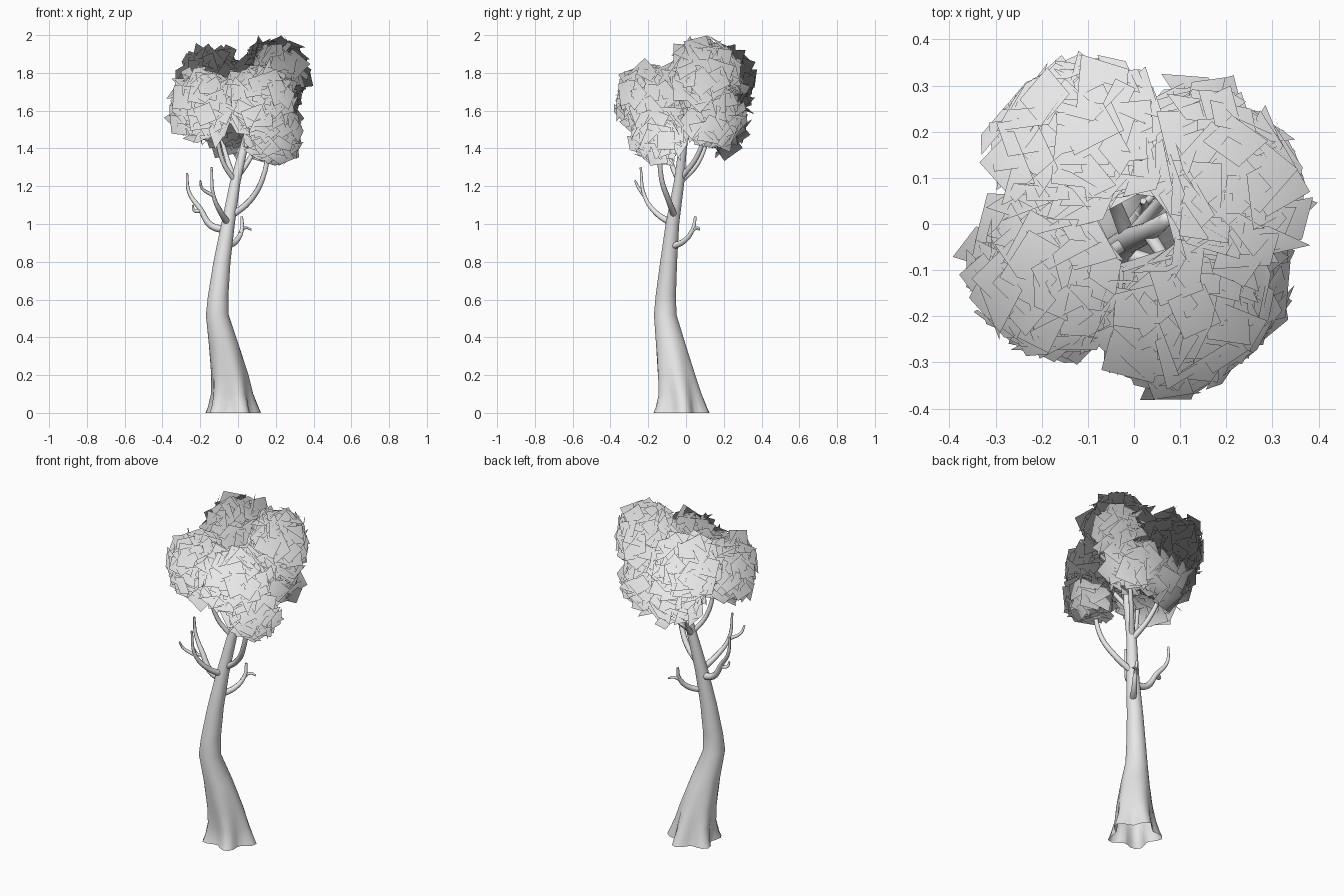
import bpy, bmesh, math, random
from mathutils import Vector, Matrix

cube = bpy.data.objects.get("Cube")
if cube:
    bpy.data.objects.remove(cube, do_unlink=True)
random.seed(11)

grey = bpy.data.materials.new("pale grey")
grey.use_nodes = True
grey.diffuse_color = (0.8, 0.8, 0.8, 1)
grey.node_tree.nodes["Principled BSDF"].inputs["Base Color"].default_value = (0.8, 0.8, 0.8, 1)


def add_mesh(name, bm):
    mesh = bpy.data.meshes.new(name)
    bm.to_mesh(mesh)
    bm.free()
    mesh.materials.append(grey)
    mesh.shade_smooth()
    obj = bpy.data.objects.new(name, mesh)
    bpy.context.collection.objects.link(obj)
    return obj


# Trunk: lofted rings (x, y, z, radius, root lobe depth), open at the ground
rings = [(-.03, -.03, 0, .13, .2), (-.03, -.03, .03, .12, .19),
         (-.035, -.035, .1, .107, .11), (-.045, -.052, .2, .098, .04),
         (-.075, -.08, .36, .079, 0), (-.11, -.11, .52, .06, 0),
         (-.105, -.107, .62, .054, 0), (-.085, -.092, .8, .045, 0),
         (-.053, -.072, 1, .036, 0), (-.015, -.037, 1.22, .028, 0),
         (.03, -.018, 1.4, .022, 0), (.07, .01, 1.58, .015, 0)]
SIDES = 30
bm = bmesh.new()
loops = []
for x, y, z, r, lobe in rings:
    loop = []
    for i in range(SIDES):
        a = math.tau * i / SIDES
        rr = r * (1 + lobe * math.cos(5 * a - math.pi / 4))
        loop.append(bm.verts.new((x + rr * math.cos(a), y + rr * math.sin(a), z)))
    loops.append(loop)
for low, high in zip(loops, loops[1:]):
    for i in range(SIDES):
        j = (i + 1) % SIDES
        bm.faces.new((low[i], low[j], high[j], high[i]))
bm.faces.new(loops[-1])
add_mesh("trunk", bm)


# Branches: tapered curves
def branch(name, start_radius, end_radius, *points):
    curve = bpy.data.curves.new(name, "CURVE")
    curve.dimensions = "3D"
    curve.bevel_depth = 1
    curve.bevel_resolution = 2
    curve.resolution_u = 5
    curve.use_fill_caps = True
    spline = curve.splines.new("BEZIER")
    spline.bezier_points.add(len(points) - 1)
    for i, (p, co) in enumerate(zip(spline.bezier_points, points)):
        p.co = co
        p.handle_left_type = p.handle_right_type = "AUTO"
        t = i / (len(points) - 1)
        p.radius = start_radius + (end_radius - start_radius) * t
    curve.materials.append(grey)
    obj = bpy.data.objects.new(name, curve)
    bpy.context.collection.objects.link(obj)


branch("right_branch", .022, .006, (-.05, -.07, .97), (-.14, -.06, .99),
       (-.2, -.05, 1.08), (-.26, -.03, 1.17), (-.27, -.03, 1.27))
branch("right_twig", .012, .005, (-.2, -.05, 1.07), (-.23, -.06, 1.07), (-.24, -.07, 1.1))
branch("front_branch", .019, .006, (-.05, -.07, 1.0), (-.09, -.16, 1.06),
       (-.13, -.22, 1.15), (-.14, -.24, 1.3))
branch("front_twig", .011, .005, (-.13, -.22, 1.15), (-.19, -.25, 1.19), (-.2, -.27, 1.23))
branch("low_branch", .019, .007, (-.06, -.08, .88), (-.01, -.01, .91),
       (.02, .035, .97), (.02, .05, 1.04))
branch("low_twig", .01, .005, (.01, .02, .95), (.04, .06, .98), (.07, .07, .97))
branch("left_branch", .018, .012, (-.04, -.06, 1.04), (.06, -.09, 1.12),
       (.13, -.13, 1.24), (.17, -.14, 1.45))
branch("back_branch", .018, .01, (-.01, -.035, 1.22), (-.05, .06, 1.32), (-.1, .13, 1.5))
branch("inner_branch", .015, .01, (-.01, -.035, 1.22), (-.08, -.08, 1.33), (-.12, -.11, 1.52))
branch("back_left_branch", .016, .01, (-.01, -.03, 1.24), (.07, .06, 1.36), (.14, .12, 1.54))
branch("upper_branch", .015, .01, (.03, -.018, 1.4), (.07, -.08, 1.5), (.11, -.15, 1.62))

# Foliage: clumps of square leaf cards (centre, radius, card count)
clumps = [((-.185, -.115, 1.635), .17, 140), ((.11, -.19, 1.66), .175, 140),
          ((.19, .085, 1.8), .175, 140), ((-.13, .185, 1.74), .175, 140),
          ((.2, -.14, 1.46), .13, 75), ((-.07, .18, 1.54), .135, 75),
          ((.13, .14, 1.57), .15, 85)]
GOLDEN = math.pi * (3 - math.sqrt(5))
HOLE = Vector((.01, -.01))


def inside_crown(co):
    # Rounded crown limits, with an open well around the trunk
    diagonal = max(abs(co.x + co.y), abs(co.x - co.y)) / math.sqrt(2)
    return (co.xy.length < .405 and diagonal < .385 and 1.29 < co.z < 2
            and (co.xy - HOLE).length > .075)


bm = bmesh.new()
for centre, radius, count in clumps:
    for i in range(count):
        h = 1 - 2 * (i + .5) / count
        s = math.sqrt(1 - h * h)
        out = Vector((s * math.cos(GOLDEN * i), s * math.sin(GOLDEN * i), h))
        # Try a few placements until the card fits the crown
        for attempt in range(10):
            pos = Vector(centre) + out * radius * random.uniform(.75, 1.04)
            tilt = 1.4 if random.random() < .3 else .45
            lean = Vector([random.uniform(-tilt, tilt) for _ in range(3)])
            turn = (out + lean).to_track_quat("Z", "Y").to_matrix().to_4x4()
            spin = Matrix.Rotation(random.uniform(0, math.tau), 4, "Z")
            place = Matrix.Translation(pos) @ turn @ spin
            size = random.uniform(.042, .066)
            corners = [place @ Vector((u * size, v * size, 0))
                       for u, v in ((-1, -1), (1, -1), (1, 1), (-1, 1))]
            if all(inside_crown(c) for c in corners):
                bm.faces.new([bm.verts.new(c) for c in corners])
                break
foliage = add_mesh("foliage", bm)

# Soft shading across the whole crown
middle = Vector((0, 0, 1.25))
foliage.data.normals_split_custom_set_from_vertices(
    [(v.co - middle).normalized() for v in foliage.data.vertices])
